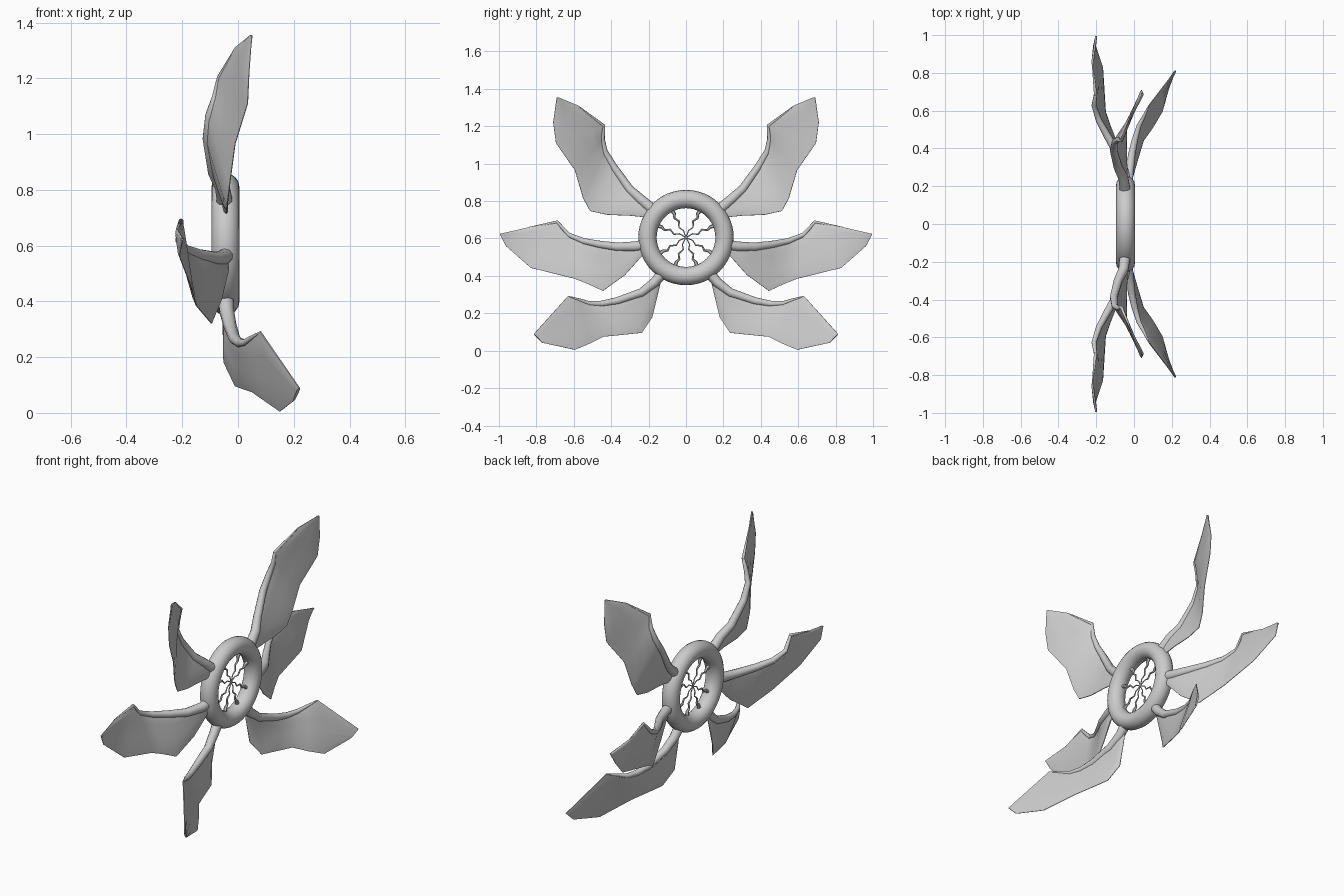
import bpy, bmesh, math
from mathutils import Vector

if "Cube" in bpy.data.objects:
    bpy.data.objects.remove(bpy.data.objects["Cube"])

HUB = Vector((-0.045, 0, 0.605))


def finish(name, bm, angle=40, mirror=True):
    bmesh.ops.remove_doubles(bm, verts=bm.verts, dist=1e-5)
    bmesh.ops.recalc_face_normals(bm, faces=bm.faces)
    mesh = bpy.data.meshes.new(name)
    bm.to_mesh(mesh)
    bm.free()
    ob = bpy.data.objects.new(name, mesh)
    bpy.context.collection.objects.link(ob)
    if mirror:
        mod = ob.modifiers.new("mirror", 'MIRROR')
        mod.use_axis = (False, True, False)
        mod.use_mirror_merge = False
    bpy.ops.object.select_all(action='DESELECT')
    ob.select_set(True)
    bpy.context.view_layer.objects.active = ob
    bpy.ops.object.shade_smooth_by_angle(angle=math.radians(angle))
    return ob


def skin_rings(bm, rings):
    """Join successive closed rings of points into a capped solid."""
    vr = [[bm.verts.new(p) for p in r] for r in rings]
    n = len(vr[0])
    for a, b in zip(vr, vr[1:]):
        for i in range(n):
            j = (i + 1) % n
            bm.faces.new((a[i], a[j], b[j], b[i]))
    bm.faces.new(vr[0][::-1])
    bm.faces.new(vr[-1])


def tube(bm, pts, radii, sides=10):
    rings = []
    for i, p in enumerate(pts):
        t = (pts[min(i + 1, len(pts) - 1)] - pts[max(i - 1, 0)]).normalized()
        u = t.cross(Vector((1, 0, 0))).normalized()
        v = t.cross(u)
        rings.append([p + radii[i] * (u * math.cos(a) + v * math.sin(a))
                      for a in (2 * math.pi * k / sides for k in range(sides))])
    skin_rings(bm, rings)


def wing(name, lead, trail):
    """Thin blade between two edges, with a tapering spar on the leading edge."""
    lead = [Vector(p) for p in lead]
    trail = [Vector(p) for p in trail]
    section = [(0, .004), (.12, .011), (.3, .011), (.6, .010), (.88, .008), (1, .002)]
    n = len(lead)
    rings = []
    for i, (a, b) in enumerate(zip(lead, trail)):
        lo, hi = max(i - 1, 0), min(i + 1, n - 1)
        along = (lead[hi] + trail[hi]) - (lead[lo] + trail[lo])
        nrm = (b - a).cross(along).normalized()
        fade = 1 - 0.5 * i / (n - 1)
        top = [a.lerp(b, s) + nrm * h * fade for s, h in section]
        low = [a.lerp(b, s) - nrm * h * fade for s, h in section]
        rings.append(top + low[::-1])
    bm = bmesh.new()
    skin_rings(bm, rings)
    finish(name, bm, 50)
    radii = [.027 * (1 - i / (n - 2)) ** 0.8 + .003 for i in range(n - 1)]
    spar = [a + (b - a).normalized() * r * 0.9
            for a, b, r in zip(lead, trail, radii)]
    bm = bmesh.new()
    tube(bm, spar, radii)
    finish(name + "_spar", bm, 60)


# Three pairs of wings: leading edge, trailing edge (x, y, z)
wing("upper_wing",
     [(-.045, .15, .765), (-.06, .23, .83), (-.09, .29, .88), (-.112, .38, 1.0),
      (-.105, .43, 1.08), (-.085, .44, 1.14), (-.07, .433, 1.205),
      (-.01, .575, 1.31), (.045, .685, 1.355)],
     [(-.045, .18, .71), (-.04, .30, .722), (-.04, .42, .727), (-.038, .513, .747),
      (-.03, .55, .816), (-.01, .594, .965), (.035, .695, 1.11),
      (.04, .71, 1.22), (.05, .69, 1.352)])
wing("middle_wing",
     [(-.045, .21, .595), (-.055, .28, .58), (-.085, .37, .575), (-.14, .46, .585),
      (-.19, .55, .60), (-.215, .63, .63), (-.205, .685, .695),
      (-.22, .84, .66), (-.2, .995, .625)],
     [(-.04, .21, .53), (-.04, .25, .49), (-.06, .326, .405), (-.095, .444, .32),
      (-.125, .52, .355), (-.15, .594, .385), (-.165, .83, .443),
      (-.21, .963, .56), (-.2, .994, .62)])
wing("lower_wing",
     [(-.045, .14, .44), (-.035, .18, .385), (-.025, .246, .33), (-.012, .38, .28),
      (.005, .46, .263), (.025, .525, .263), (.05, .57, .278),
      (.08, .63, .293), (.22, .813, .09)],
     [(-.045, .12, .43), (-.05, .144, .33), (-.05, .18, .18), (-.01, .235, .096),
      (.02, .34, .085), (.05, .44, .075), (.1, .51, .04),
      (.15, .594, .005), (.2, .77, .043)])

# Hub ring
bm = bmesh.new()
N, M = 48, 16
grid = [[bm.verts.new(HUB + Vector((
    .05 * math.sin(2 * math.pi * j / M),
    (.206 + .049 * math.cos(2 * math.pi * j / M)) * math.cos(2 * math.pi * i / N),
    (.206 + .049 * math.cos(2 * math.pi * j / M)) * math.sin(2 * math.pi * i / N))))
    for j in range(M)] for i in range(N)]
for i in range(N):
    for j in range(M):
        bm.faces.new((grid[i][j], grid[(i + 1) % N][j],
                      grid[(i + 1) % N][(j + 1) % M], grid[i][(j + 1) % M]))
finish("hub_ring", bm, mirror=False)

# Jagged thin spokes meeting at the hub centre
bm = bmesh.new()
for deg in (62, 22, -32, -70):
    a = math.radians(deg)
    out = Vector((0, math.cos(a), math.sin(a)))
    side = Vector((0, -math.sin(a), math.cos(a)))
    zig = [(0, 0, .003), (.04, .006, .003), (.065, -.008, .004), (.095, .008, .005),
           (.12, -.006, .006), (.14, .004, .009), (.18, 0, .014)]
    tube(bm, [HUB + out * r + side * w for r, w, _ in zig], [z[2] for z in zig], 6)
finish("spokes", bm)
